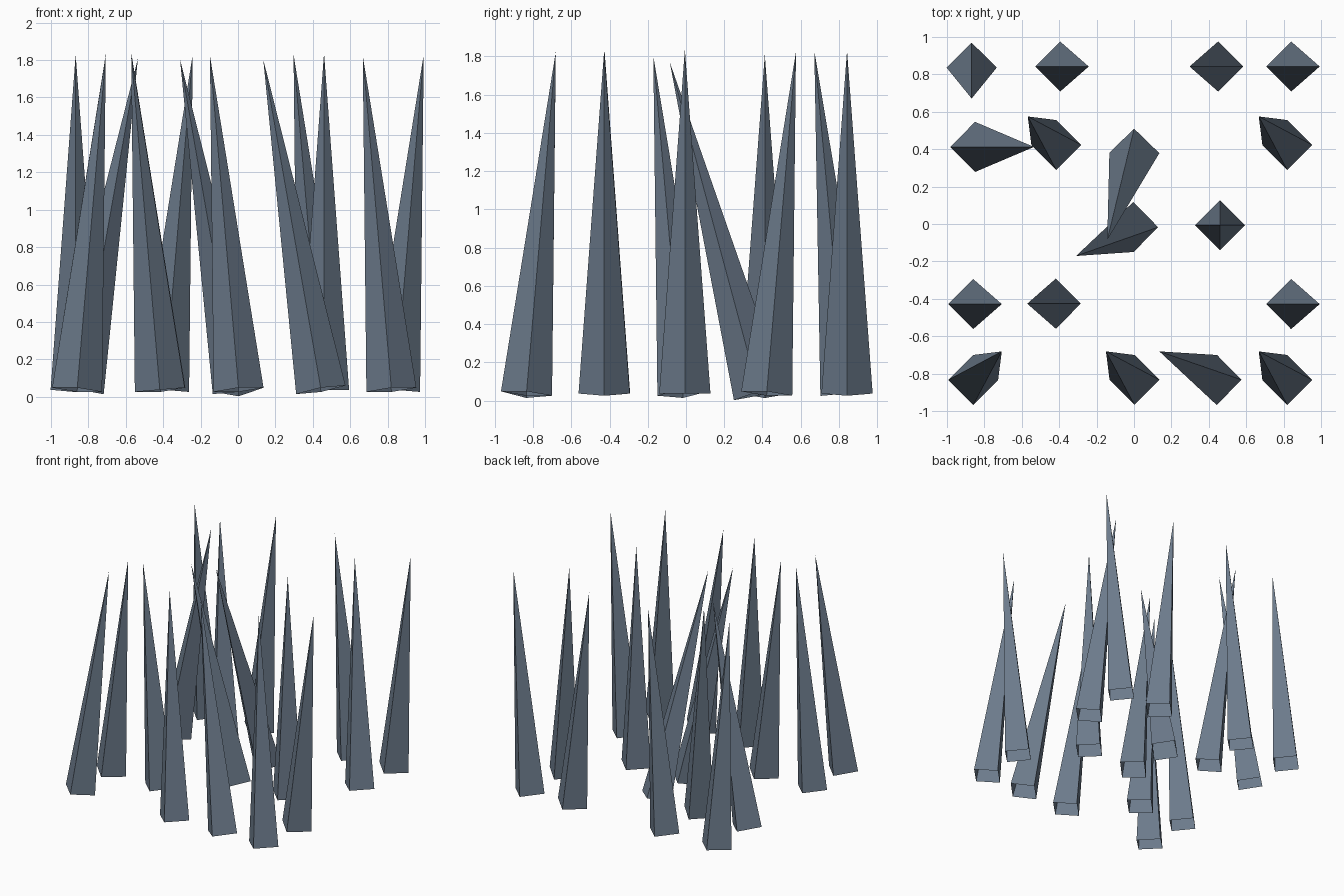
import bpy, bmesh
from math import sqrt
from mathutils import Vector, Matrix

if "Cube" in bpy.data.objects:
    bpy.data.objects.remove(bpy.data.objects["Cube"])

LENGTH, RADIUS, BASE_Z = 1.80, 0.134, 0.037

steel = bpy.data.materials.new("blue grey steel")
steel.diffuse_color = (0.15, 0.197, 0.26, 1)
steel.use_nodes = True
steel.node_tree.nodes["Principled BSDF"].inputs["Base Color"].default_value = steel.diffuse_color

# base centre x, y and horizontal lean of the tip
S = 0.153
spikes = [
    # back row
    (-0.868, 0.836, 0, -0.165), (-0.395, 0.842, S, 0),
    (0.45, 0.842, -S, 0), (0.84, 0.842, S, 0),
    # second row
    (-0.85, 0.412, 0.315, 0), (-0.415, 0.422, -S, S),
    (0.002, 0.38, -0.145, -0.465), (0.82, 0.422, -S, S),
    # middle row
    (-0.003, -0.016, -0.307, -0.155), (0.46, -0.006, 0, 0),
    # fourth row
    (-0.86, -0.428, S, 0), (-0.418, -0.426, -S, 0), (0.84, -0.428, S, 0),
    # front row
    (-0.86, -0.834, S, S), (0.003, -0.834, -S, S),
    (0.443, -0.834, -0.308, S), (0.82, -0.834, -S, S),
]


def add_spike(i, x, y, dx, dy):
    """Four-sided spike, open underneath, leaning toward (dx, dy)."""
    axis = Vector((dx, dy, sqrt(LENGTH ** 2 - dx * dx - dy * dy)))
    turn = Vector((0, 0, 1)).rotation_difference(axis).to_matrix().to_4x4()
    bm = bmesh.new()
    corners = [bm.verts.new(p) for p in
               ((RADIUS, 0, 0), (0, RADIUS, 0), (-RADIUS, 0, 0), (0, -RADIUS, 0))]
    tip = bm.verts.new((0, 0, LENGTH))
    for k in range(4):
        bm.faces.new((corners[k], corners[(k + 1) % 4], tip))
    bm.transform(Matrix.Translation((x, y, BASE_Z)) @ turn)
    mesh = bpy.data.meshes.new(f"spike_{i}")
    bm.to_mesh(mesh)
    bm.free()
    mesh.materials.append(steel)
    bpy.context.collection.objects.link(bpy.data.objects.new(f"spike_{i}", mesh))


for i, s in enumerate(spikes, 1):
    add_spike(i, *s)
